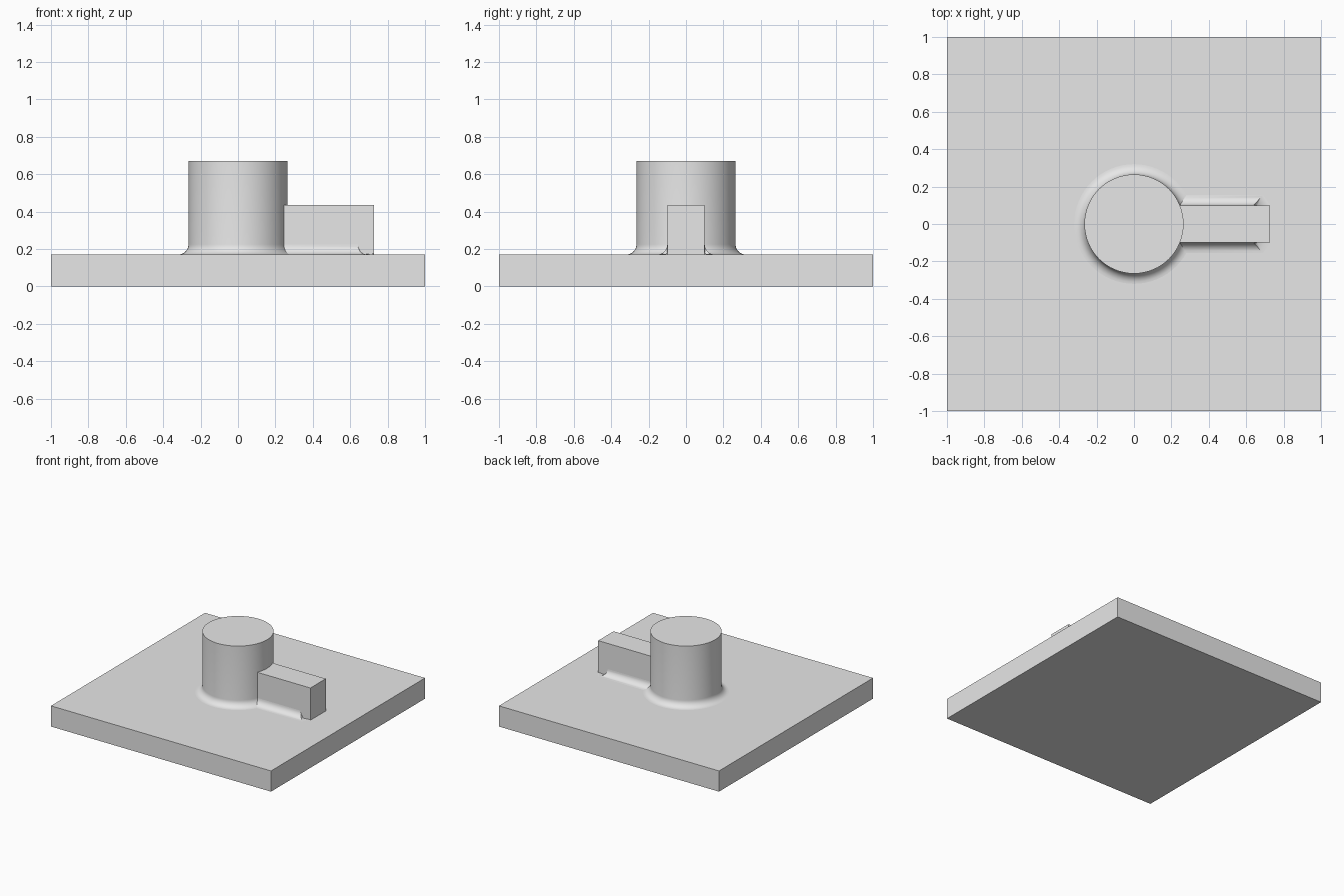
import bpy, bmesh, math

if "Cube" in bpy.data.objects:
    bpy.data.objects.remove(bpy.data.objects["Cube"])

PLATE_TOP, POST_TOP, ARM_TOP = 0.17, 0.67, 0.435
POST_R, ARM_HALF, ARM_END = 0.265, 0.1, 0.728
FILLET, STEPS, SEGMENTS = 0.055, 8, 64

grey = bpy.data.materials.new("light grey")
grey.use_nodes = True
grey.diffuse_color = (0.8, 0.8, 0.8, 1)
grey.node_tree.nodes["Principled BSDF"].inputs["Base Color"].default_value = grey.diffuse_color


def finish(name, bm):
    """Turn a bmesh into an object with sharp edges and smooth curves."""
    bmesh.ops.recalc_face_normals(bm, faces=bm.faces)
    mesh = bpy.data.meshes.new(name)
    bm.to_mesh(mesh)
    bm.free()
    mesh.materials.append(grey)
    obj = bpy.data.objects.new(name, mesh)
    bpy.context.collection.objects.link(obj)
    bpy.ops.object.select_all(action="DESELECT")
    obj.select_set(True)
    bpy.context.view_layer.objects.active = obj
    bpy.ops.object.shade_smooth_by_angle(angle=math.radians(30))
    return obj


def box(name, low, high):
    bm = bmesh.new()
    bmesh.ops.create_cube(bm, size=1)
    for v in bm.verts:
        v.co = [h if c > 0 else l for c, l, h in zip(v.co, low, high)]
    return finish(name, bm)


def fillet_arc():
    """Concave quarter circle: (distance from wall, height), wall to plate."""
    angles = [math.pi / 2 * i / STEPS for i in range(STEPS + 1)]
    return [(FILLET * (1 - math.cos(a)), PLATE_TOP + FILLET * (1 - math.sin(a)))
            for a in angles]


# Base plate and side arm
box("base_plate", (-1, -1, 0), (1, 1, PLATE_TOP))
box("arm", (0.1, -ARM_HALF, PLATE_TOP - 0.01), (ARM_END, ARM_HALF, ARM_TOP))

# Round post with a flared foot
bm = bmesh.new()
profile = [(POST_R, POST_TOP)] + [(POST_R + d, z) for d, z in fillet_arc()]
rings = []
for r, z in profile:
    rings.append([bm.verts.new((r * math.cos(t), r * math.sin(t), z))
                  for t in (math.tau * i / SEGMENTS for i in range(SEGMENTS))])
bm.faces.new(rings[0])
for upper, lower in zip(rings, rings[1:]):
    for i in range(SEGMENTS):
        j = (i + 1) % SEGMENTS
        bm.faces.new((upper[i], upper[j], lower[j], lower[i]))
finish("post", bm)

# Fillet along each side of the arm, with a slanted end and a small corner tip
for side, name in ((-1, "right_arm_fillet"), (1, "left_arm_fillet")):
    bm = bmesh.new()
    rows = []
    for d, z in fillet_arc():
        y = side * (ARM_HALF + d)
        rows.append([bm.verts.new((x, y, z)) for x in (0.2, 0.64 + 0.9 * d)])
    for a, b in zip(rows, rows[1:]):
        bm.faces.new((a[0], a[1], b[1], b[0]))
    corner = bm.verts.new((ARM_END, side * ARM_HALF, PLATE_TOP + 0.005))
    foot = bm.verts.new((0.66, side * ARM_HALF, PLATE_TOP))
    ends = [row[1] for row in rows]
    for a, b in zip(ends, ends[1:]):
        bm.faces.new((a, b, foot))
    bm.faces.new((ends[-1], corner, foot))
    finish(name, bm)
